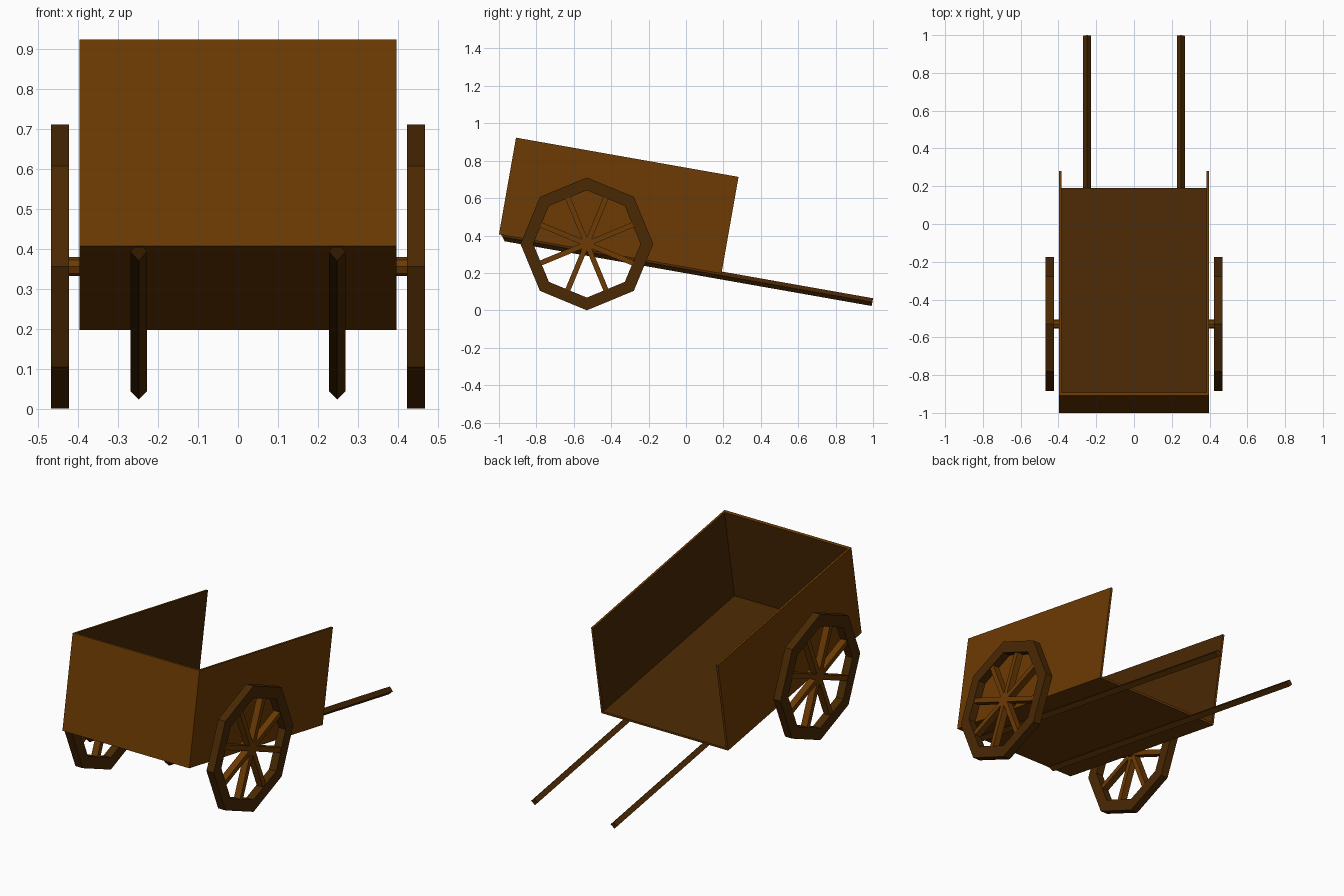
import bpy, bmesh, math
from mathutils import Matrix, Vector

if "Cube" in bpy.data.objects:
    bpy.data.objects.remove(bpy.data.objects["Cube"], do_unlink=True)


def material(name, color):
    m = bpy.data.materials.new(name)
    m.use_nodes = True
    m.diffuse_color = color
    m.node_tree.nodes["Principled BSDF"].inputs["Base Color"].default_value = color
    return m


light_wood = material("light wood", (0.15, 0.043, 0.001, 1))
dark_wood = material("dark wood", (0.068, 0.021, 0.001, 1))


def finish(name, bm, mats, matrix=Matrix()):
    mesh = bpy.data.meshes.new(name)
    bm.to_mesh(mesh)
    bm.free()
    for mat in mats:
        mesh.materials.append(mat)
    obj = bpy.data.objects.new(name, mesh)
    obj.matrix_world = matrix
    bpy.context.collection.objects.link(obj)
    return obj


def add_box(bm, low, high, matrix=Matrix()):
    low, high = Vector(low), Vector(high)
    place = Matrix.Translation((low + high) / 2) @ Matrix.Diagonal((*(high - low), 1))
    bmesh.ops.create_cube(bm, size=1, matrix=matrix @ place)


def panel(name, low, high, inward, matrix):
    """Light board whose face toward the inside of the bed is dark."""
    bm = bmesh.new()
    add_box(bm, low, high)
    bm.normal_update()
    for face in bm.faces:
        face.material_index = int(face.normal.dot(Vector(inward)) > 0.9)
    return finish(name, bm, (light_wood, dark_wood), matrix)


def rod(name, start, end, radius, sides, mat, matrix=Matrix()):
    start, end = Vector(start), Vector(end)
    axis = end - start
    bm = bmesh.new()
    turn = axis.to_track_quat('Z', 'Y').to_matrix().to_4x4()
    bmesh.ops.create_cone(bm, cap_ends=True, segments=sides, radius1=radius,
                          radius2=radius, depth=axis.length,
                          matrix=Matrix.Translation((start + end) / 2) @ turn)
    return finish(name, bm, (mat,), matrix)


# Tilted cart bed: local origin is the lower front edge
tilt = Matrix.Translation((0, -1, 0.406)) @ Matrix.Rotation(math.radians(-10), 4, 'X')
half, length, height, thick = 0.396, 1.208, 0.525, 0.012
front_thick = 0.018

panel("floor", (-half + thick, front_thick, 0), (half - thick, length, thick),
      (0, 0, 1), tilt)
panel("front_panel", (-half, 0, 0), (half, front_thick, height), (0, 1, 0), tilt)

# Wheel: octagonal rim with eight spokes
wheel_radius, inner_radius, wheel_half = 0.355, 0.287, 0.0225
hub_y, wheel_x = -0.53, 0.4455


def wheel(side, label):
    place = Matrix.Translation((side * wheel_x, hub_y, wheel_radius))
    bm = bmesh.new()
    rings = []
    for k in range(8):
        a = k * math.tau / 8
        rings.append([bm.verts.new((x, r * math.cos(a), r * math.sin(a)))
                      for r, x in ((wheel_radius, -wheel_half), (wheel_radius, wheel_half),
                                   (inner_radius, wheel_half), (inner_radius, -wheel_half))])
    for k in range(8):
        a, b = rings[k], rings[(k + 1) % 8]
        for j in range(4):
            n = (j + 1) % 4
            bm.faces.new((a[j], a[n], b[n], b[j]))
    bmesh.ops.recalc_face_normals(bm, faces=bm.faces)
    finish(label + "_wheel_rim", bm, (dark_wood,), place)

    bm = bmesh.new()
    for k in range(4):
        turn = Matrix.Rotation((k + 0.5) * math.tau / 8, 4, 'X')
        add_box(bm, (-0.019, -0.275, -0.014), (0.019, 0.275, 0.014), turn)
    finish(label + "_wheel_spokes", bm, (light_wood,), place)


# Shaft: square bar on edge, its front end cut back underneath
def shaft(side, label):
    x, z = side * 0.248, -0.01
    bar = rod(label + "_shaft", (x, 0.02, z), (x, 2.029, z), 0.021, 4, dark_wood, tilt)
    for v in bar.data.vertices:
        if v.co.y < 1:
            v.co.y -= 0.8 * (v.co.z - z)


# Paired parts
for side, label in ((1, "left"), (-1, "right")):
    inner, outer = sorted((side * (half - thick), side * half))
    panel(label + "_side_panel", (inner, front_thick, 0), (outer, length, height),
          (-side, 0, 0), tilt)
    rod(label + "_axle", (side * (half - thick / 2), hub_y, wheel_radius),
        (side * wheel_x, hub_y, wheel_radius), 0.024, 8, light_wood)
    shaft(side, label)
    wheel(side, label)
